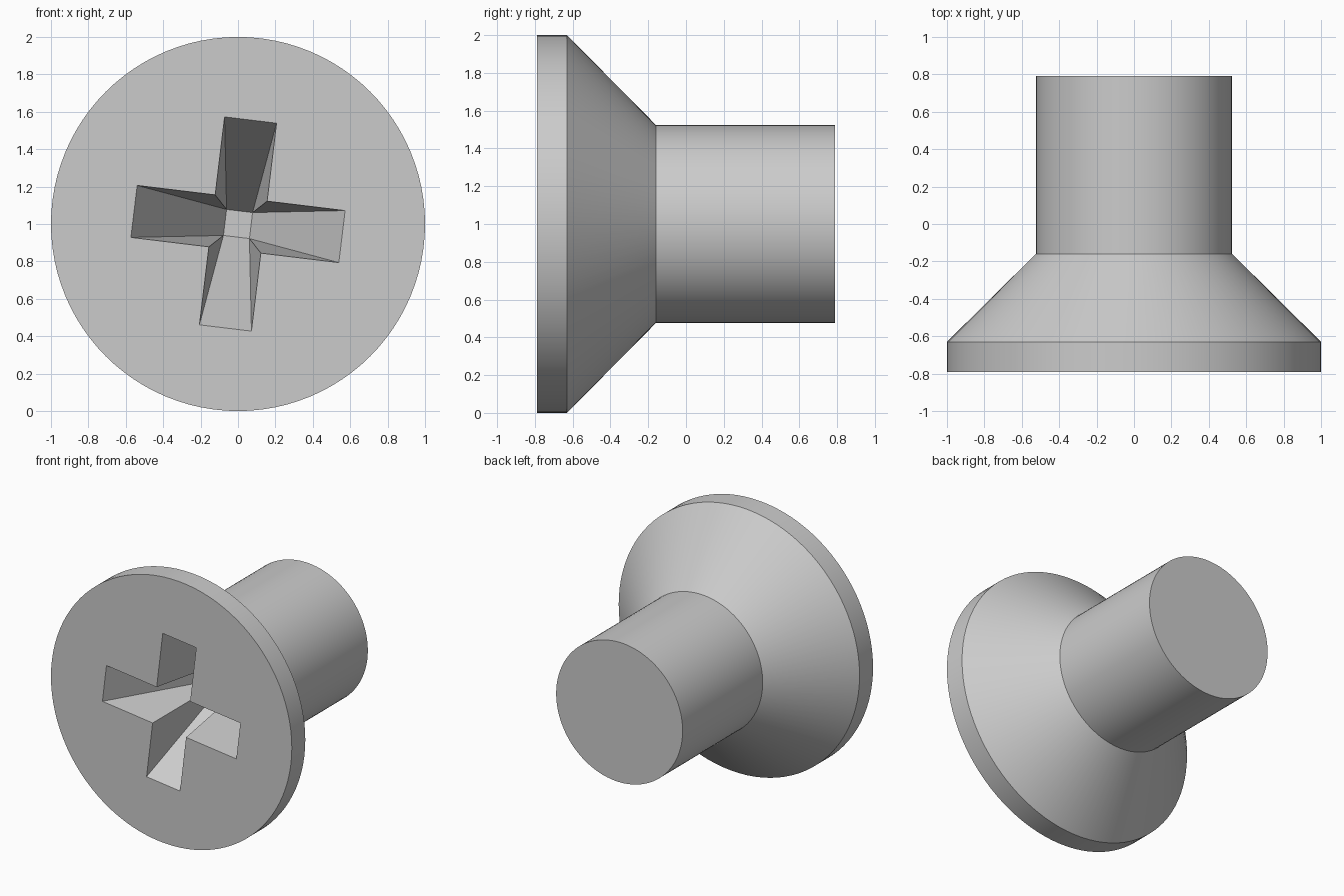
import bpy, bmesh, math

cube = bpy.data.objects.get("Cube")
if cube:
    bpy.data.objects.remove(cube, do_unlink=True)

SEGMENTS = 96
FRONT = -0.79
DEPTH = 0.8                     # depth of the driver recess
TILT = math.radians(6.9)        # clockwise turn of the cross
ARM, HALF, FLOOR = 0.56, 0.14, 0.07

steel = bpy.data.materials.new("light_grey_steel")
steel.use_nodes = True
colour = (0.6, 0.6, 0.6, 1)
steel.diffuse_color = colour
steel.node_tree.nodes["Principled BSDF"].inputs["Base Color"].default_value = colour

bm = bmesh.new()


def ring(radius, y):
    angles = [2 * math.pi * i / SEGMENTS for i in range(SEGMENTS)]
    return [bm.verts.new((radius * math.cos(a), y, 1 + radius * math.sin(a))) for a in angles]


def cross_vert(u, v, y, quarter):
    a = quarter * math.pi / 2 - TILT
    return bm.verts.new((u * math.cos(a) - v * math.sin(a), y,
                         1 + u * math.sin(a) + v * math.cos(a)))


def loop_edges(verts):
    pairs = zip(verts, verts[1:] + verts[:1])
    return [bm.edges.get(p) or bm.edges.new(p) for p in pairs]


# Head rim, countersunk cone and shank, closed at the back
rings = [ring(r, y) for r, y in ((1, FRONT), (1, -0.63), (0.525, -0.16), (0.525, 0.79))]
for a, b in zip(rings, rings[1:]):
    for i in range(SEGMENTS):
        j = (i + 1) % SEGMENTS
        bm.faces.new((a[i], a[j], b[j], b[i]))
bm.faces.new(rings[-1])

# Cross recess: each arm slopes from its outer end down to a small square floor
rim, floor = [], []
for q in range(4):
    rim += [cross_vert(u, v, FRONT, q) for u, v in ((ARM, -HALF), (ARM, HALF), (HALF, HALF))]
    floor.append(cross_vert(FLOOR, FLOOR, FRONT + DEPTH, q))
for q in range(4):
    start, end, inner = rim[3 * q:3 * q + 3]
    previous_inner = rim[3 * q - 1]
    low, high = floor[q - 1], floor[q]
    bm.faces.new((start, end, high, low))
    bm.faces.new((end, inner, high))
    bm.faces.new((previous_inner, start, low))
bm.faces.new(floor)

# Flat front face around the recess
bmesh.ops.triangle_fill(bm, use_beauty=True, use_dissolve=False,
                        edges=loop_edges(rings[0]) + loop_edges(rim))
bmesh.ops.recalc_face_normals(bm, faces=bm.faces[:])

mesh = bpy.data.meshes.new("countersunk_screw")
bm.to_mesh(mesh)
bm.free()
mesh.materials.append(steel)
screw = bpy.data.objects.new("countersunk_screw", mesh)
bpy.context.collection.objects.link(screw)

bpy.ops.object.select_all(action='DESELECT')
screw.select_set(True)
bpy.context.view_layer.objects.active = screw
bpy.ops.object.shade_smooth_by_angle(angle=math.radians(30))
